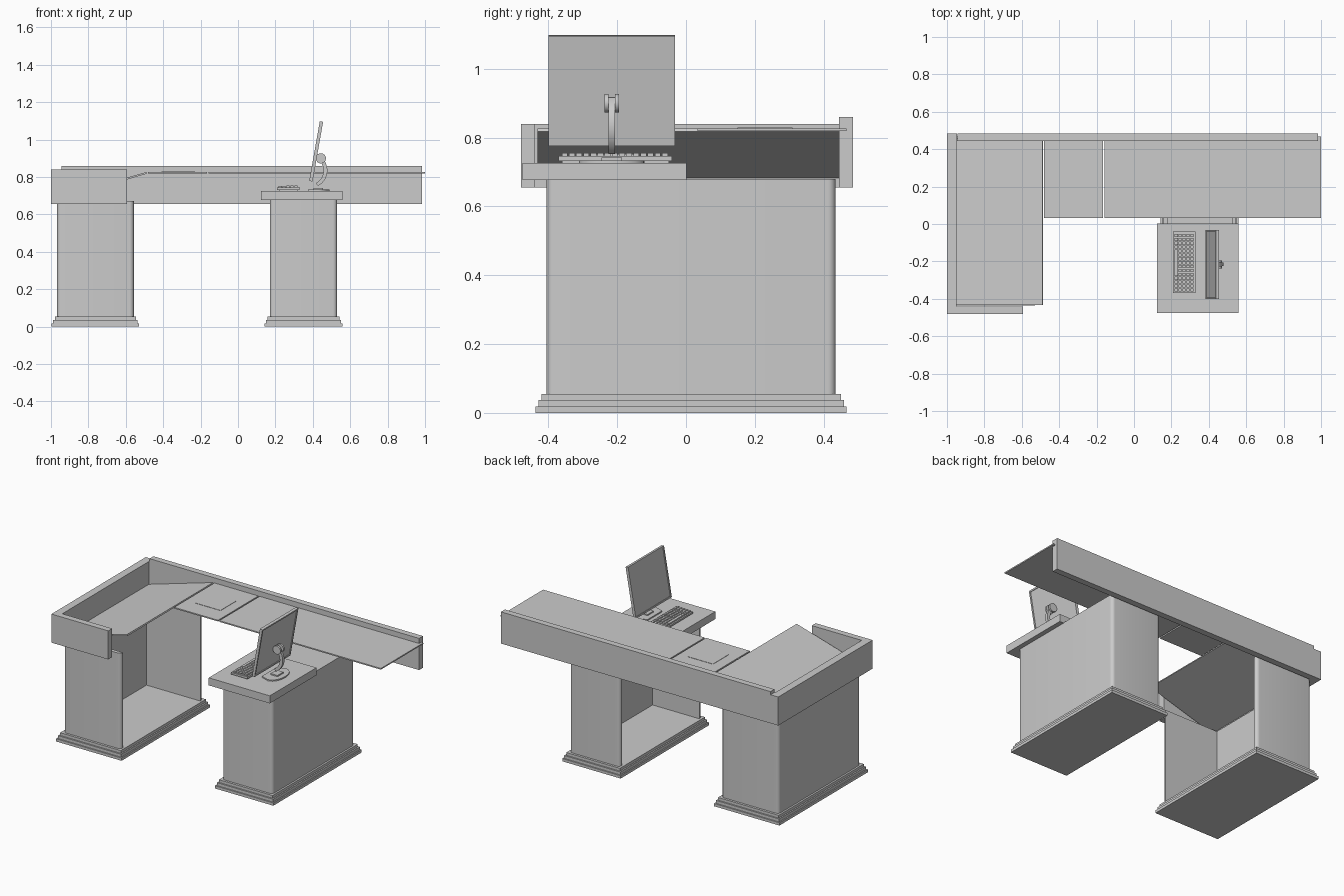
import bpy, bmesh, math
from mathutils import Matrix, Vector

if "Cube" in bpy.data.objects:
    bpy.data.objects.remove(bpy.data.objects["Cube"])


def finish(name, bm, smooth=False):
    bmesh.ops.recalc_face_normals(bm, faces=bm.faces)
    me = bpy.data.meshes.new(name)
    bm.to_mesh(me)
    bm.free()
    ob = bpy.data.objects.new(name, me)
    bpy.context.collection.objects.link(ob)
    if smooth:
        bpy.ops.object.select_all(action='DESELECT')
        ob.select_set(True)
        bpy.context.view_layer.objects.active = ob
        bpy.ops.object.shade_smooth_by_angle(angle=math.radians(35))
    return ob


def add_box(bm, x, y, z):
    size = (x[1] - x[0], y[1] - y[0], z[1] - z[0])
    mid = Vector((sum(x) / 2, sum(y) / 2, sum(z) / 2))
    m = Matrix.Translation(mid) @ Matrix.Diagonal((*size, 1))
    return bmesh.ops.create_cube(bm, size=1, matrix=m)['verts']


def box(name, x, y, z):
    bm = bmesh.new()
    add_box(bm, x, y, z)
    return finish(name, bm)


def prism(name, pts, a, b, axis='z', smooth=False):
    """Extrude an outline from a to b: along z (xy points) or along y (xz points)."""
    bm = bmesh.new()
    def at(p, t):
        return (p[0], p[1], t) if axis == 'z' else (p[0], t, p[1])
    lo = [bm.verts.new(at(p, a)) for p in pts]
    hi = [bm.verts.new(at(p, b)) for p in pts]
    n = len(pts)
    bm.faces.new(lo)
    bm.faces.new(hi[::-1])
    for i in range(n):
        j = (i + 1) % n
        bm.faces.new((lo[i], lo[j], hi[j], hi[i]))
    return finish(name, bm, smooth)


def arc(cx, cy, r, a0, a1, n=6):
    return [(cx + r * math.cos(math.radians(a0 + (a1 - a0) * i / n)),
             cy + r * math.sin(math.radians(a0 + (a1 - a0) * i / n))) for i in range(n + 1)]


# Pedestals: C-shaped shell with rounded corners, open on the knee side
Y0, Y1, R, T = -0.405, 0.435, 0.022, 0.024


def pedestal(side, x_closed, x_open, top):
    d = 1 if x_open > x_closed else -1
    w = abs(x_open - x_closed)
    pts = arc(R, Y0 + R, R, 270, 180) + arc(R, Y1 - R, R, 180, 90)
    pts += arc(w - R, Y1 - R, R, 90, 0) + [(w, Y1 - T), (T, Y1 - T), (T, Y0 + T), (w, Y0 + T)]
    pts += arc(w - R, Y0 + R, R, 0, -90)
    prism(side + '_pedestal_shell', [(x_closed + d * x, y) for x, y in pts], 0.05, top, smooth=True)
    lo, hi = sorted((x_closed, x_open))
    # stepped plinth
    bm = bmesh.new()
    for g, z0, z1 in ((0.029, 0, 0.018), (0.021, 0.018, 0.037), (0.012, 0.037, 0.055)):
        add_box(bm, (lo - g, hi + g), (Y0 - g - .003, Y1 + g + .003), (z0, z1))
    finish(side + '_plinth', bm)


pedestal('left', -0.967, -0.557, 0.672)
pedestal('right', 0.53, 0.17, 0.68)
box('right_pedestal_top', (0.18, 0.52), (-0.39, 0.42), (0.66, 0.679))

# Surround boards
box('left_board', (-1, -0.95), (-0.48, 0.48), (0.655, 0.84))
box('back_board', (-0.945, 0.985), (0.445, 0.485), (0.655, 0.86))
box('back_board_corner', (-1, -0.945), (0.445, 0.485), (0.655, 0.84))
box('front_lip', (-0.95, -0.593), (-0.48, -0.44), (0.655, 0.84))

# Worktops: sloped left leaf, middle leaf with writing pad, long right leaf
prism('sloped_worktop', [(-0.955, 0.681), (-0.487, 0.818), (-0.49, 0.827), (-0.955, 0.691)],
      -0.432, 0.45, axis='y')
box('middle_worktop', (-0.48, -0.166), (0.033, 0.46), (0.819, 0.827))
box('right_worktop', (-0.157, 1.0), (0.033, 0.467), (0.819, 0.827))
box('writing_pad', (-0.41, -0.23), (0.15, 0.31), (0.826, 0.829))

# Computer shelf
box('computer_shelf', (0.123, 0.56), (-0.475, 0.002), (0.677, 0.726))

# Keyboard: wedge body with rows of keys
prism('keyboard_body', [(0.208, 0.732), (0.328, 0.732), (0.328, 0.747), (0.208, 0.743)],
      -0.37, -0.04, axis='y')
box('keyboard_feet', (0.22, 0.32), (-0.36, -0.05), (0.725, 0.733))
bm = bmesh.new()
for r in range(5):
    x = 0.217 + r * 0.021
    z = 0.743 + r * 0.0008
    for c in range(15):
        y = -0.361 + c * 0.0208
        if r == 0 and 4 <= c <= 10:
            continue
        add_box(bm, (x, x + 0.017), (y, y + 0.017), (z, z + 0.009))
add_box(bm, (0.217, 0.234), (-0.278, -0.136), (0.743, 0.752))
finish('keyboard_keys', bm)

# Monitor: tilted slab with both large faces recessed
bm = bmesh.new()
add_box(bm, (-0.009, 0.009), (-0.184, 0.184), (-0.162, 0.162))
bm.normal_update()
for f in [f for f in bm.faces if abs(f.normal.x) > 0.9]:
    s = f.normal.x
    bmesh.ops.inset_region(bm, faces=[f], thickness=0.014)
    r = bmesh.ops.extrude_discrete_faces(bm, faces=[f])
    for v in r['faces'][0].verts:
        v.co.x -= 0.004 * (1 if s > 0 else -1)
mon = finish('monitor', bm)
mon.location = (0.418, -0.216, 0.937)
mon.rotation_euler = (0, math.radians(10), 0)

# Curved stand arm
CY = -0.216
outer = arc(0.385, 0.835, 0.093, -62, 62, 14)
inner = arc(0.380, 0.835, 0.077, 62, -62, 14)
prism('stand_arm', outer + inner, CY - 0.009, CY + 0.009, axis='y', smooth=True)

# Hinge discs either side of the arm
bm = bmesh.new()
for s in (-1, 1):
    m = Matrix.Translation((0.443, CY + s * 0.0155, 0.9)) @ Matrix.Rotation(math.pi / 2, 4, 'X')
    bmesh.ops.create_cone(bm, cap_ends=True, segments=24, radius1=0.027, radius2=0.027,
                          depth=0.012, matrix=m)
finish('stand_hinge', bm, True)

# Stand foot: plate with a bowed rear edge and a raised pad
foot = [(0.375, CY - 0.075), (0.375, CY + 0.075), (0.43, CY + 0.095)]
foot += [(0.43 + 0.06 * math.sin(math.pi * i / 12), CY + 0.095 * math.cos(math.pi * i / 12))
         for i in range(1, 12)]
foot += [(0.43, CY - 0.095)]
prism('stand_foot', foot, 0.725, 0.734, smooth=True)
box('stand_foot_pad', (0.405, 0.455), (CY - 0.03, CY + 0.03), (0.733, 0.742))
